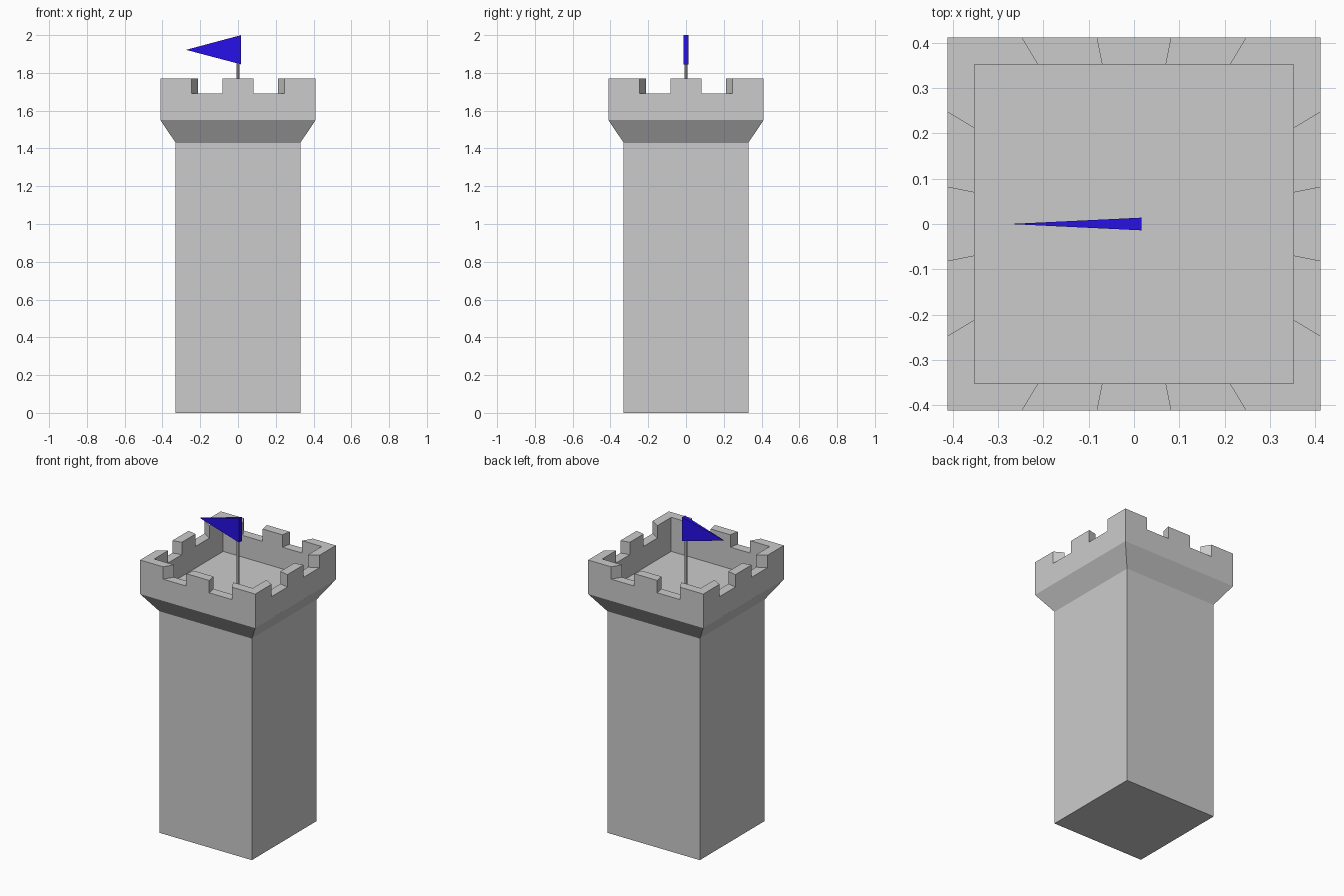
import bpy, bmesh
from mathutils import Vector

if "Cube" in bpy.data.objects:
    bpy.data.objects.remove(bpy.data.objects["Cube"])

def add_object(name, bm, colour=None):
    bmesh.ops.recalc_face_normals(bm, faces=bm.faces)
    mesh = bpy.data.meshes.new(name)
    bm.to_mesh(mesh)
    bm.free()
    ob = bpy.data.objects.new(name, mesh)
    bpy.context.collection.objects.link(ob)
    if colour:
        mat = bpy.data.materials.new(name + "_colour")
        mat.diffuse_color = colour
        mat.use_nodes = True
        mat.node_tree.nodes["Principled BSDF"].inputs["Base Color"].default_value = mat.diffuse_color
        mesh.materials.append(mat)
    return ob

# Square ring with five equal segments per side
SEG = 5
def square_ring(bm, half, z):
    corners = [(-1, -1), (1, -1), (1, 1), (-1, 1)]
    ring = []
    for i in range(4):
        a, b = Vector(corners[i]), Vector(corners[(i + 1) % 4])
        for k in range(SEG):
            p = a.lerp(b, k / SEG) * half
            ring.append(bm.verts.new((p.x, p.y, z)))
    return ring

# Tower: loft shaft, flare, parapet, inner wall and sunken floor
OUT, INN, LOW, TOP, FLOOR = 0.411, 0.352, 1.69, 1.77, 1.55
profile = [(0.33, 0), (0.33, 1.43), (OUT, 1.55), (OUT, LOW), (INN, LOW), (INN, FLOOR)]
bm = bmesh.new()
rings = [square_ring(bm, h, z) for h, z in profile]
merlons = []
for level, (lo, hi) in enumerate(zip(rings, rings[1:])):
    for i in range(4 * SEG):
        j = (i + 1) % (4 * SEG)
        face = bm.faces.new((lo[i], lo[j], hi[j], hi[i]))
        if level == 3 and i % SEG in (0, 2, 4):
            merlons.append(face)
bm.faces.new(rings[0])
bm.faces.new(rings[-1])
bmesh.ops.recalc_face_normals(bm, faces=bm.faces)

# Merlons: raise the corner and middle segments of the parapet
ext = bmesh.ops.extrude_face_region(bm, geom=merlons)
raised = [g for g in ext["geom"] if isinstance(g, bmesh.types.BMVert)]
bmesh.ops.translate(bm, verts=raised, vec=(0, 0, TOP - LOW))
bmesh.ops.delete(bm, geom=[f for f in merlons if f.is_valid], context='FACES_ONLY')
add_object("tower", bm)

# Flag pole
bpy.ops.mesh.primitive_cylinder_add(vertices=8, radius=0.009, depth=1.9 - FLOOR,
                                    location=(0, 0, (1.9 + FLOOR) / 2))
bpy.context.object.name = "flag_pole"

# Pennant: slim pyramid tapering to a point on the left
bm = bmesh.new()
base = [bm.verts.new((0.017, y, z)) for y, z in
        [(-0.014, 1.845), (0.014, 1.845), (0.014, 2.0), (-0.014, 2.0)]]
tip = bm.verts.new((-0.275, 0, 1.922))
bm.faces.new(base)
for i in range(4):
    bm.faces.new((base[i], base[(i + 1) % 4], tip))
add_object("flag", bm, (0.02, 0.005, 0.8, 1))
